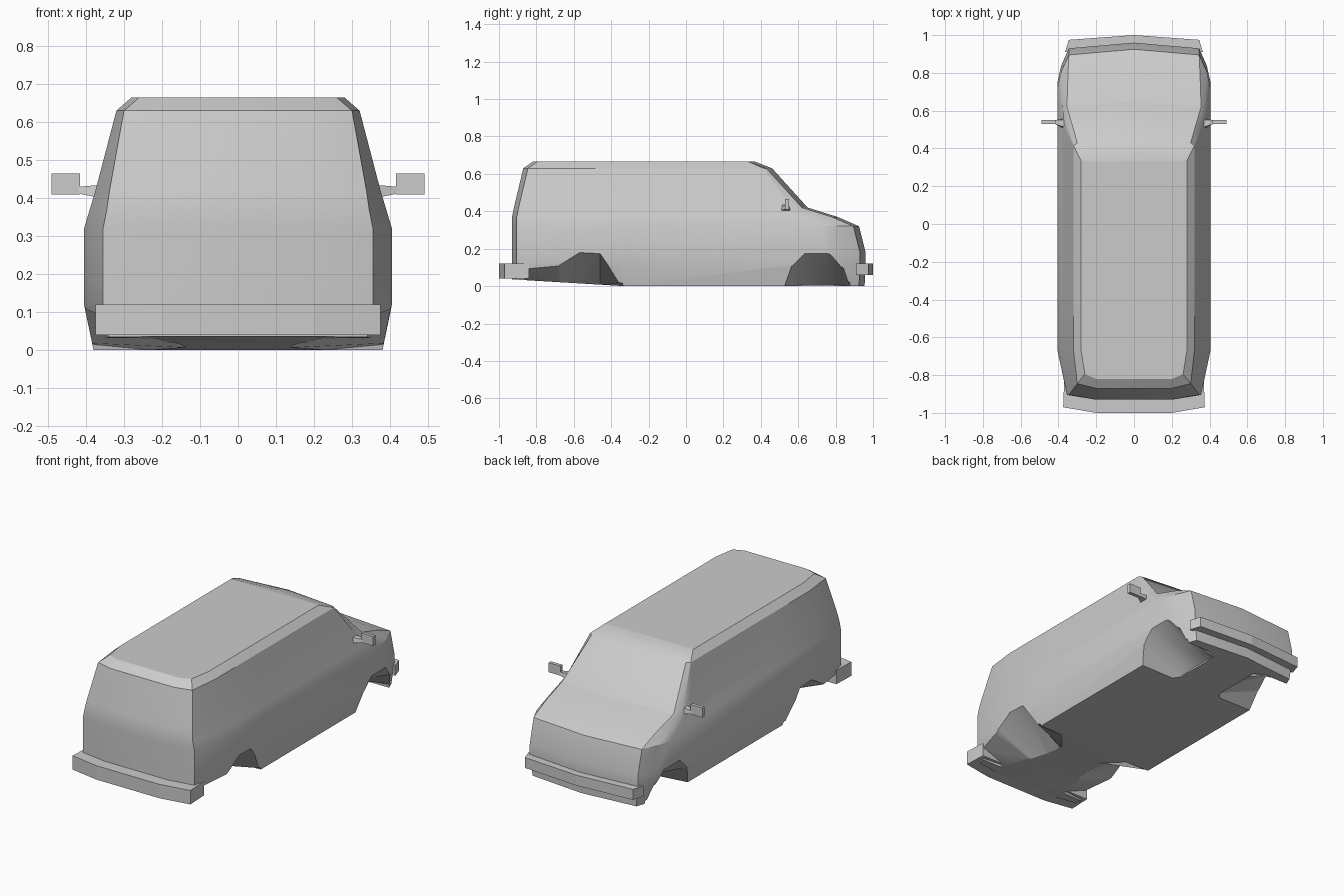
import bpy
import bmesh
import math

cube = bpy.data.objects.get("Cube")
if cube:
    bpy.data.objects.remove(cube, do_unlink=True)

grey = bpy.data.materials.new("body_grey")
grey.use_nodes = True
colour = (0.6, 0.6, 0.6, 1)
grey.diffuse_color = colour
grey.node_tree.nodes["Principled BSDF"].inputs["Base Color"].default_value = colour


def finish(name, bm):
    """Turn a bmesh into a grey object."""
    bmesh.ops.recalc_face_normals(bm, faces=bm.faces)
    mesh = bpy.data.meshes.new(name)
    bm.to_mesh(mesh)
    bm.free()
    mesh.materials.append(grey)
    obj = bpy.data.objects.new(name, mesh)
    bpy.context.collection.objects.link(obj)
    return obj


def bridge(bm, a, b):
    """Join two closed rings of equal length."""
    n = len(a)
    for i in range(n):
        j = (i + 1) % n
        bm.faces.new((a[i], a[j], b[j], b[i]))


def prism(name, lower, upper):
    """Solid between two matching outlines."""
    bm = bmesh.new()
    a = [bm.verts.new(p) for p in lower]
    b = [bm.verts.new(p) for p in upper]
    bridge(bm, a, b)
    bm.faces.new(a)
    bm.faces.new(b)
    return finish(name, bm)


def mirrored(half):
    """Complete a half outline across x = 0."""
    return half + [(-x, y) for x, y in reversed(half) if x > 0]


def smooth(obj, angle):
    bpy.ops.object.select_all(action="DESELECT")
    obj.select_set(True)
    bpy.context.view_layer.objects.active = obj
    bpy.ops.object.shade_smooth_by_angle(angle=math.radians(angle))


# Van shell: height, half width, rear, rear corner x, side end, nose corner x, nose
levels = [
    (0, .38, -.93, .34, .75, .33, .955),
    (.12, .405, -.93, .355, .75, .345, .96),
    (.18, .405, -.93, .355, .75, .345, .96),
    (.32, .405, -.93, .355, .72, .345, .925),
    (.37, .39, -.93, .345, .6, .35, .81),
    (.42, .375, -.92, .338, .5, .355, .65),
    (.63, .32, -.87, .3, .4, .3, .46),
    (.665, .28, -.82, .26, .33, .26, .37),
]
bm = bmesh.new()
rings = []
for z, w, rear, corner, side, nose_x, nose in levels:
    nose_y = nose - .03
    half = [(.2, rear), (corner, rear + .025), (w, -.67), (w, -.33), (w, side),
            ((w + nose_x) / 2 + .01, (side + nose_y) / 2), (nose_x, nose_y), (0, nose)]
    ring = []
    for x, y in mirrored(half):
        lift = max(0, -.33 - y) * .06 if z == 0 else 0
        ring.append(bm.verts.new((x, y, z + lift)))
    rings.append(ring)
for a, b in zip(rings, rings[1:]):
    bridge(bm, a, b)
# Floor and roof as strips across the width
for ring in (rings[0], rings[-1]):
    n = len(ring)
    mid = n // 2
    for i in range(mid):
        face = [ring[i], ring[i + 1], ring[n - 2 - i], ring[n - 1 - i]]
        bm.faces.new(list(dict.fromkeys(face)))
body = finish("body_shell", bm)

# Wheel arches: wedges that fade out toward the middle of the floor
arches = {
    "rear": [(-.33, -.02), (-.34, .02), (-.46, .19), (-.56, .195),
             (-.68, .12), (-.85, .12), (-.87, -.02)],
    "front": [(.88, -.02), (.875, .03), (.84, .12), (.77, .19),
              (.64, .19), (.57, .12), (.52, -.02)],
}
for end, outline in arches.items():
    for s in (-1, 1):
        outer = [(s * .43, y, z) for y, z in outline]
        inner = [(s * .14, y, z * .1 - .01) for y, z in outline]
        cutter = prism(end + "_arch_cutter", outer, inner)
        cutter.hide_render = True
        mod = body.modifiers.new("arch", "BOOLEAN")
        mod.operation = "DIFFERENCE"
        mod.solver = "EXACT"
        mod.object = cutter
        bpy.context.view_layer.objects.active = body
        bpy.ops.object.modifier_apply(modifier=mod.name)
        bpy.data.objects.remove(cutter, do_unlink=True)
smooth(body, 28)


# Bumpers
def bumper(name, half, low, high):
    outline = mirrored(half)
    return prism(name, [(x, y, low) for x, y in outline],
                 [(x, y, high) for x, y in outline])


bumper("rear_bumper", [(.2, -1), (.375, -.97), (.37, -.84)], .04, .12)
bumper("front_bumper", [(.365, .91), (.345, .975), (0, 1)], .06, .12)

# Door mirrors: thin plate on a tapered arm
for side, s in (("left", 1), ("right", -1)):
    plate = [(.415, .41), (.49, .41), (.49, .465), (.415, .465)]
    prism(side + "_mirror", [(s * x, .53, z) for x, z in plate],
          [(s * x, .55, z) for x, z in plate])
    root = [(.5, .4), (.56, .4), (.55, .435), (.51, .435)]
    tip = [(.53, .412), (.55, .412), (.55, .43), (.53, .43)]
    prism(side + "_mirror_arm", [(s * .36, y, z) for y, z in root],
          [(s * .42, y, z) for y, z in tip])
